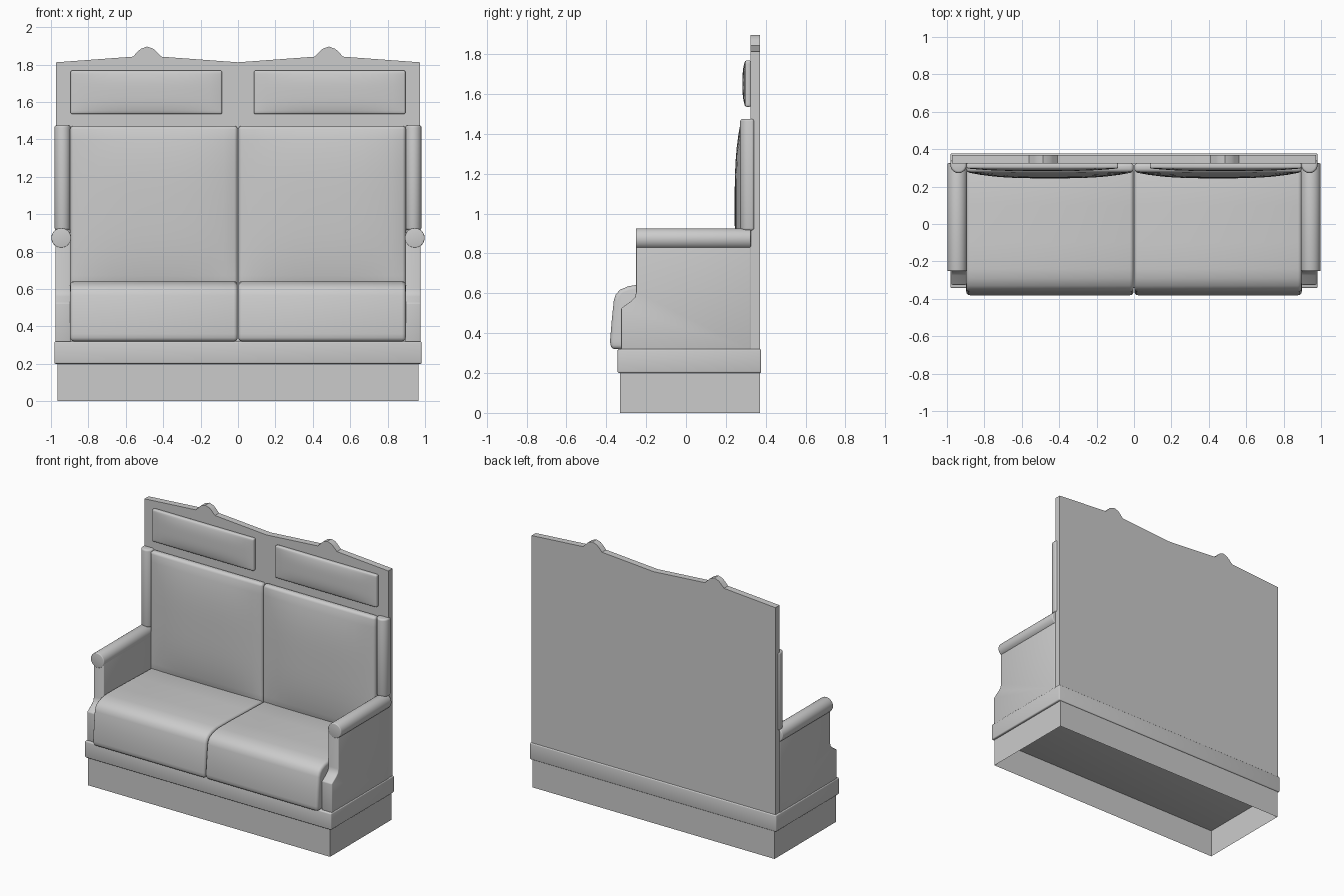
import bpy, bmesh
from math import pi, cos, sin, radians

if "Cube" in bpy.data.objects:
    bpy.data.objects.remove(bpy.data.objects["Cube"])


def finish(name, bm, bevel=0, mirror=False, segments=3, limit=40):
    bmesh.ops.recalc_face_normals(bm, faces=bm.faces)
    if bevel:
        edges = [e for e in bm.edges if len(e.link_faces) == 2
                 and e.calc_face_angle(0) > radians(limit)]
        bmesh.ops.bevel(bm, geom=edges, offset=bevel, segments=segments,
                        profile=0.5, affect='EDGES', clamp_overlap=True)
    me = bpy.data.meshes.new(name)
    bm.to_mesh(me)
    bm.free()
    ob = bpy.data.objects.new(name, me)
    bpy.context.collection.objects.link(ob)
    bpy.ops.object.select_all(action='DESELECT')
    ob.select_set(True)
    bpy.context.view_layer.objects.active = ob
    bpy.ops.object.shade_smooth_by_angle(angle=radians(35))
    if mirror:
        m = ob.modifiers.new("mirror", 'MIRROR')
        m.use_mirror_merge = False
    return ob


def prism(name, pts, axis, a, b, **kw):
    """Extrude a 2D outline along an axis from a to b."""
    place = {'x': lambda p, t: (t, p[0], p[1]),
             'y': lambda p, t: (p[0], t, p[1]),
             'z': lambda p, t: (p[0], p[1], t)}[axis]
    bm = bmesh.new()
    lo = [bm.verts.new(place(p, a)) for p in pts]
    hi = [bm.verts.new(place(p, b)) for p in pts]
    bm.faces.new(lo)
    bm.faces.new(hi)
    n = len(pts)
    for i in range(n):
        j = (i + 1) % n
        bm.faces.new((lo[i], lo[j], hi[j], hi[i]))
    return finish(name, bm, **kw)


def rect(x, y0, y1):
    return [(-x, y0), (x, y0), (x, y1), (-x, y1)]


def cushion(name, x0, x1, z0, z1, y_back, y_edge, bulge, bevel, n=12):
    """Upright padded block whose front swells towards -y."""
    bm = bmesh.new()
    swell = lambda t: 1 - abs(2 * t - 1) ** 3
    grid = [[bm.verts.new((x0 + (x1 - x0) * i / n,
                           y_edge - bulge * swell(i / n) * swell(j / n),
                           z0 + (z1 - z0) * j / n))
             for j in range(n + 1)] for i in range(n + 1)]
    for i in range(n):
        for j in range(n):
            bm.faces.new((grid[i][j], grid[i + 1][j], grid[i + 1][j + 1], grid[i][j + 1]))
    rim = [e for e in bm.edges if e.is_boundary]
    ext = bmesh.ops.extrude_edge_only(bm, edges=rim)['geom']
    for v in ext:
        if isinstance(v, bmesh.types.BMVert):
            v.co.y = y_back
    bmesh.ops.holes_fill(bm, edges=[e for e in bm.edges if e.is_boundary], sides=0)
    return finish(name, bm, bevel=bevel, mirror=True)


# Plinth: open underneath
plinth = prism("plinth", rect(0.965, -0.33, 0.37), 'z', 0, 0.2)
bm = bmesh.new()
bm.from_mesh(plinth.data)
bmesh.ops.delete(bm, geom=[f for f in bm.faces if abs(f.normal.z) > 0.9], context='FACES_ONLY')
bm.to_mesh(plinth.data)
bm.free()

# Base rail
prism("base_rail", rect(0.982, -0.343, 0.377), 'z', 0.2, 0.32, bevel=0.008)

# Back panel with two rounded crests
half = [(0.41, 1.842), (0.435, 1.868), (0.452, 1.884), (0.486, 1.896),
        (0.52, 1.884), (0.537, 1.868), (0.562, 1.842), (0.972, 1.812)]
outline = [(0, 1.812)] + half + [(0.972, 0.315), (-0.972, 0.315)] + \
          [(-x, z) for x, z in reversed(half)]
prism("back_panel", outline, 'y', 0.323, 0.37)

# Headrest and back cushions
cushion("headrest", 0.085, 0.895, 1.535, 1.768, 0.326, 0.297, 0.014, 0.009)
cushion("back_cushion", 0.002, 0.897, 0.6, 1.472, 0.326, 0.277, 0.033, 0.018)

# Seat cushions
seat = [(-0.376, 0.32), (-0.381, 0.36), (-0.372, 0.47), (-0.362, 0.565), (-0.352, 0.595),
        (-0.33, 0.618), (-0.29, 0.635), (-0.24, 0.643), (-0.1, 0.642), (0.1, 0.636),
        (0.325, 0.63), (0.325, 0.32)]
prism("seat_cushion", seat, 'x', 0.002, 0.897, bevel=0.02, mirror=True)

# Arm panels
arm = [(-0.325, 0.315), (-0.325, 0.525), (-0.275, 0.56), (-0.257, 0.578),
       (-0.25, 0.605), (-0.25, 0.88), (0.325, 0.88), (0.325, 0.315)]
prism("arm_panel", arm, 'x', 0.895, 0.976, bevel=0.006, mirror=True)

# Rolled arm tops
roll = [(0.945 + 0.053 * cos(2 * pi * i / 24), 0.873 + 0.053 * sin(2 * pi * i / 24))
        for i in range(24)]
prism("arm_roll", roll, 'y', -0.252, 0.325, bevel=0.006, mirror=True)

# Half-round side wings
wing = [(0.938 + 0.043 * cos(pi + pi * i / 12), 0.315 + 0.043 * sin(pi + pi * i / 12))
        for i in range(13)] + [(0.981, 0.342), (0.895, 0.342)]
prism("side_wing", wing, 'z', 0.915, 1.475, bevel=0.012, mirror=True)
